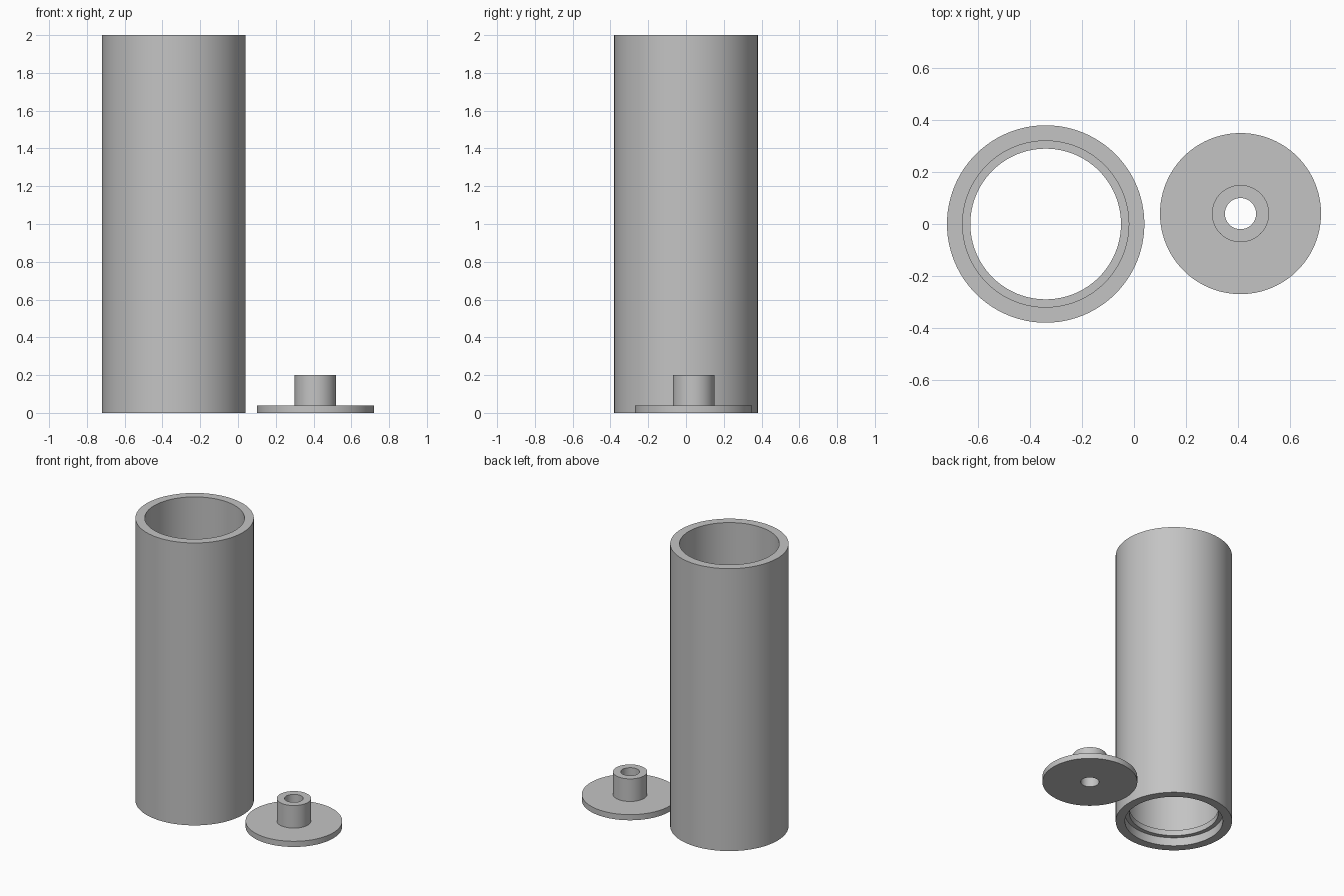
import bpy, bmesh, math

cube = bpy.data.objects.get("Cube")
if cube:
    bpy.data.objects.remove(cube, do_unlink=True)

SEGMENTS = 96
GREY = (0.55, 0.55, 0.55, 1.0)
mat = bpy.data.materials.new("plain grey")
mat.use_nodes = True
mat.diffuse_color = GREY
mat.node_tree.nodes["Principled BSDF"].inputs["Base Color"].default_value = GREY


def turned(name, profile, location):
    """Revolve a closed (radius, height) profile around the z axis."""
    bm = bmesh.new()
    verts = [bm.verts.new((r, 0, z)) for r, z in profile]
    edges = [bm.edges.new((verts[i - 1], v)) for i, v in enumerate(verts)]
    bmesh.ops.spin(bm, geom=verts + edges, cent=(0, 0, 0), axis=(0, 0, 1),
                   angle=math.tau, steps=SEGMENTS, use_merge=True)
    bmesh.ops.remove_doubles(bm, verts=bm.verts, dist=1e-5)
    bmesh.ops.recalc_face_normals(bm, faces=bm.faces)
    mesh = bpy.data.meshes.new(name)
    bm.to_mesh(mesh)
    bm.free()
    mesh.materials.append(mat)
    obj = bpy.data.objects.new(name, mesh)
    obj.location = location
    bpy.context.collection.objects.link(obj)
    bpy.ops.object.select_all(action="DESELECT")
    obj.select_set(True)
    bpy.context.view_layer.objects.active = obj
    bpy.ops.object.shade_smooth_by_angle(angle=math.radians(30))
    return obj


# Open tube with a narrow retaining lip just above its bottom recess
outer, bore, lip = 0.38, 0.32, 0.29
turned("tube", [(outer, 0), (outer, 2), (bore, 2), (bore, 0.10),
                (lip, 0.10), (lip, 0.06), (bore, 0.06), (bore, 0)],
       (-0.34, 0, 0))

# Flanged end cap with a hollow post
flange, post, hole = 0.31, 0.11, 0.06
turned("end_cap", [(flange, 0), (flange, 0.04), (post, 0.04),
                   (post, 0.20), (hole, 0.20), (hole, 0)],
       (0.41, 0.04, 0))
